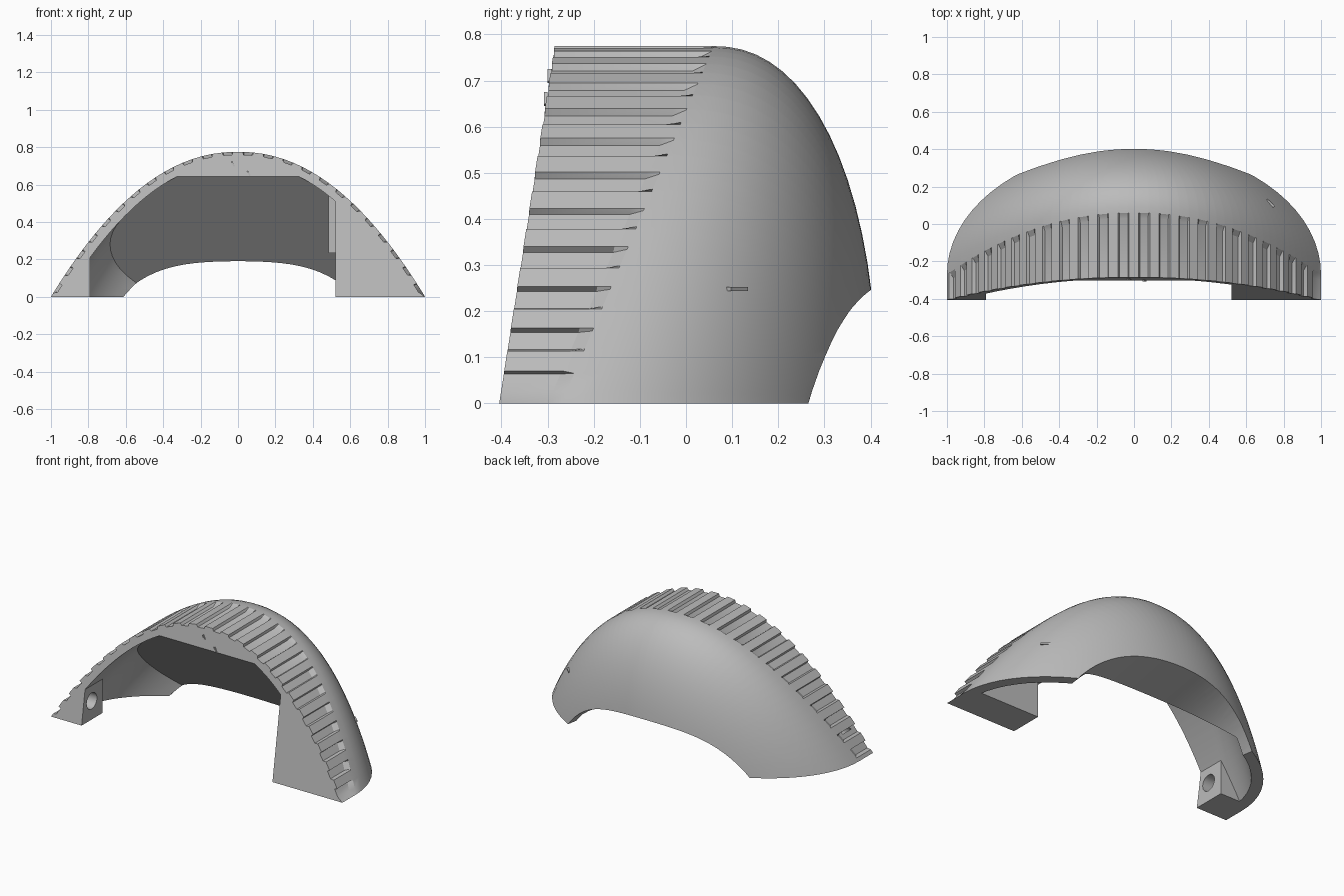
import bpy, bmesh, math
from mathutils import Vector

if "Cube" in bpy.data.objects:
    bpy.data.objects.remove(bpy.data.objects["Cube"])

GREY = (0.5, 0.5, 0.5, 1)
grey = bpy.data.materials.new("plain grey")
grey.use_nodes = True
grey.diffuse_color = GREY
grey.node_tree.nodes["Principled BSDF"].inputs["Base Color"].default_value = GREY

HEIGHT, TEETH = 0.775, 24


def finish(name, bm):
    bmesh.ops.recalc_face_normals(bm, faces=bm.faces)
    mesh = bpy.data.meshes.new(name)
    bm.to_mesh(mesh)
    bm.free()
    mesh.materials.append(grey)
    ob = bpy.data.objects.new(name, mesh)
    bpy.context.collection.objects.link(ob)
    return ob


def box(name, low, high):
    bm = bmesh.new()
    bmesh.ops.create_cube(bm, size=1)
    for v in bm.verts:
        v.co = [a + (c + 0.5) * (b - a) for a, b, c in zip(low, high, v.co)]
    return finish(name, bm)


def arch_points():
    """Arch outline at even arc length; each tooth has a high and a low half."""
    raw = [(math.cos(math.pi * i / 2000), 0) for i in range(2001)]
    raw = [(x, HEIGHT * (1 - abs(x) ** 2.12)) for x, _ in raw]
    length = [0]
    for a, b in zip(raw, raw[1:]):
        length.append(length[-1] + math.dist(a, b))
    points, i = [], 0
    for k in range(TEETH + 1):
        for part, low in ((0, 0), (0.46, 0), (0.52, 1), (0.94, 1)):
            t = min((k + part - 0.25) / (TEETH - 0.04), 1) * length[-1]
            if t < 0:
                continue
            while i < 2000 and length[i] < t:
                i += 1
            if not points or math.dist(points[-1][:2], raw[i]) > 0.002:
                points.append((*raw[i], low))
    return [(1, 0, 0)] + points[1:-1] + [(-1, 0, 0)]


def dome(name, scale, pole, ribs=0, extend=0):
    """Half dome lofted from the leaning front arch back to a pole."""
    bm = bmesh.new()
    outline = arch_points()
    if extend:
        outline = [(1, -extend, 0)] + outline + [(-1, -extend, 0)]
    lines = []
    tip = bm.verts.new((0, pole, 0))
    for x, z, low in outline:
        r = max(z, 0) / HEIGHT
        start = -0.27 + 0.33 * r
        power = 2 + 0.2 * r
        rib = 1 - ribs * low
        rows = [(-0.405 + 0.155 * z * scale - extend, rib), (start - 0.03, rib)]
        for k in range(18):
            t = math.sin(k / 18 * math.pi / 2)
            rows.append((start + (pole - start) * t, (1 - t ** power) ** (1 / power)))
        lines.append([bm.verts.new((x * s * scale, y, z * s * scale)) for y, s in rows])
    for a, b in zip(lines, lines[1:]):
        for k in range(len(a) - 1):
            bm.faces.new((a[k], a[k + 1], b[k + 1], b[k]))
        bm.faces.new((a[-1], tip, b[-1]))
    bm.faces.new([line[0] for line in lines])
    # underside
    a, b = lines[0], lines[-1]
    for k in range(len(a) - 1):
        bm.faces.new((a[k], b[k], b[k + 1], a[k + 1]))
    bm.faces.new((a[-1], b[-1], tip))
    return finish(name, bm)


def cut(target, cutter):
    mod = target.modifiers.new("cut", "BOOLEAN")
    mod.operation, mod.solver, mod.object = "DIFFERENCE", "EXACT", cutter
    bpy.context.view_layer.objects.active = target
    bpy.ops.object.modifier_apply(modifier=mod.name)
    bpy.data.objects.remove(cutter)


# Outer ribbed shell
shell = dome("ribbed_shell", 1, 0.415, ribs=0.02)

# Hollow under a sloping flat ceiling
cavity = dome("cavity_cutter", 0.93, 0.355, extend=0.1)
bm = bmesh.new()
bm.from_mesh(cavity.data)
sliced = bmesh.ops.bisect_plane(bm, geom=bm.verts[:] + bm.edges[:] + bm.faces[:],
                                plane_co=(0, -0.3, 0.64), plane_no=Vector((0, 1.07, 1)).normalized(),
                                clear_outer=True)
rim = [e for e in sliced["geom_cut"] if isinstance(e, bmesh.types.BMEdge)]
bmesh.ops.holes_fill(bm, edges=rim, sides=0)
bmesh.ops.recalc_face_normals(bm, faces=bm.faces)
bm.to_mesh(cavity.data)
bm.free()

# Solid end blocks and the narrow step are left standing in the hollow
cut(cavity, box("wide_block", (0.52, -1, -1), (1.3, -0.2, 1)))
cut(cavity, box("narrow_block", (-1.3, -1, -1), (-0.79, -0.2, 0.25)))
cut(cavity, box("step", (0.485, -0.25, 0.235), (0.6, -0.21, 1)))
cut(shell, cavity)

# Arched lower back edge
bm = bmesh.new()
ends = []
for y in (-0.1, 0.8):
    top = [bm.verts.new((x, y, 0.19 + 0.2 * (y - 0.12) - 0.174 * x * x - x ** 4))
           for x in (i / 25 for i in range(-20, 21))]
    ends.append(top + [bm.verts.new((0.8, y, -1)), bm.verts.new((-0.8, y, -1))])
a, b = ends
for k in range(len(a)):
    bm.faces.new((a[k - 1], a[k], b[k], b[k - 1]))
bm.faces.new(a)
bm.faces.new(b)
cut(shell, finish("arch_cutter", bm))

# Round socket in the narrow block
bpy.ops.mesh.primitive_cylinder_add(vertices=32, radius=0.05, depth=0.2,
                                    location=(-0.79, -0.305, 0.115), rotation=(0, math.pi / 2, 0))
cut(shell, bpy.context.object)

# Small raised marks on the front and one flank
for name, size, place, turn in (
        ("front_mark_upper", (0.008, 0.008, 0.03), (-0.027, -0.296, 0.71), (0, -0.5, 0)),
        ("front_mark_lower", (0.008, 0.008, 0.03), (0.057, -0.304, 0.66), (0, -0.5, 0)),
        ("flank_mark", (0.055, 0.016, 0.009), (0.727, 0.11, 0.248), (0, 0, -0.75))):
    half = [s / 2 for s in size]
    mark = box(name, [-h for h in half], half)
    mark.location, mark.rotation_euler = place, turn

# Smooth dome, sharp ribs and cuts
bpy.ops.object.select_all(action="DESELECT")
shell.select_set(True)
bpy.context.view_layer.objects.active = shell
bpy.ops.object.shade_smooth_by_angle(angle=math.radians(28))
